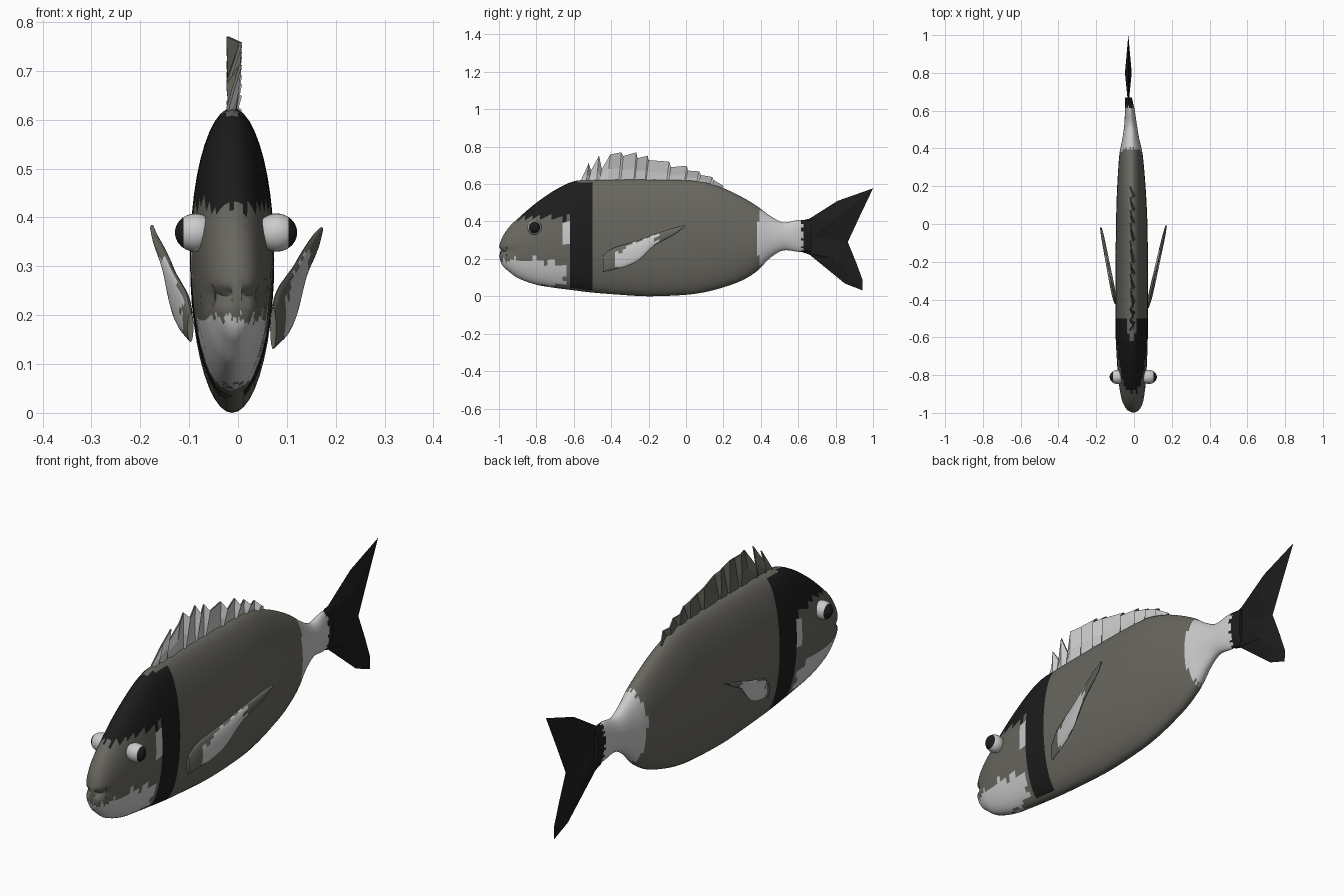
import bpy, bmesh, math, random
from mathutils import Matrix

if "Cube" in bpy.data.objects:
    bpy.data.objects.remove(bpy.data.objects["Cube"])
random.seed(4)


def mat(name, r, g, b):
    m = bpy.data.materials.new(name)
    m.diffuse_color = (r, g, b, 1)
    m.use_nodes = True
    m.node_tree.nodes["Principled BSDF"].inputs["Base Color"].default_value = m.diffuse_color
    return m


MATS = [mat("scale_grey", .14, .135, .115), mat("dark", .012, .012, .012), mat("pale", .6, .6, .6)]
GREY, DARK, PALE = 0, 1, 2


def finish(name, bm, paint, angle=40):
    bmesh.ops.recalc_face_normals(bm, faces=bm.faces)
    bm.normal_update()
    for f in bm.faces:
        f.material_index = paint(f.calc_center_median(), f.normal)
    me = bpy.data.meshes.new(name)
    bm.to_mesh(me)
    bm.free()
    for m in MATS:
        me.materials.append(m)
    ob = bpy.data.objects.new(name, me)
    bpy.context.collection.objects.link(ob)
    if angle:
        bpy.ops.object.select_all(action='DESELECT')
        ob.select_set(True)
        bpy.context.view_layer.objects.active = ob
        bpy.ops.object.shade_smooth_by_angle(angle=math.radians(angle))
    return ob


def refine(rows, n):
    """Hermite interpolation of station rows; the first column is y."""
    def slope(i, k):
        a, b = rows[max(i - 1, 0)], rows[min(i + 1, len(rows) - 1)]
        return (b[k] - a[k]) / (b[0] - a[0])
    out = []
    for i in range(len(rows) - 1):
        p, q = rows[i], rows[i + 1]
        h = q[0] - p[0]
        for s in range(n):
            t = s / n
            row = [p[0] + h * t]
            for k in range(1, len(p)):
                row.append((2*t**3 - 3*t*t + 1) * p[k] + (t**3 - 2*t*t + t) * h * slope(i, k)
                           + (3*t*t - 2*t**3) * q[k] + (t**3 - t*t) * h * slope(i + 1, k))
            out.append(row)
    return out + [list(rows[-1])]


def loft(name, rows, sides, n, paint, shape=None):
    """Elliptic rings from rows of (y, top z, bottom z, half width, centre x)."""
    bm = bmesh.new()
    rings = []
    for y, top, bot, w, cx in refine(rows, n):
        ring = []
        for i in range(sides):
            a = 2 * math.pi * i / sides
            p = (cx + w * math.cos(a), y, (top + bot) / 2 + (top - bot) / 2 * math.sin(a))
            ring.append(bm.verts.new(shape(*p) if shape else p))
        rings.append(ring)
    for a, b in zip(rings, rings[1:]):
        for i in range(sides):
            j = (i + 1) % sides
            bm.faces.new((a[i], a[j], b[j], b[i]))
    bm.faces.new(rings[0])
    bm.faces.new(rings[-1])
    return finish(name, bm, paint)


# Body: stations from the snout to the tail root
BODY = [(-1, .265, .215, .012, -.003), (-.985, .31, .17, .034, -.004), (-.95, .365, .135, .052, -.006),
        (-.9, .415, .098, .064, -.008), (-.8, .50, .062, .075, -.01), (-.7, .568, .045, .081, -.011),
        (-.6, .615, .032, .085, -.012), (-.5, .622, .02, .086, -.012), (-.35, .624, .008, .086, -.012),
        (-.2, .624, 0, .086, -.012), (0, .62, .008, .083, -.012), (.1, .61, .022, .08, -.013),
        (.2, .578, .048, .075, -.014), (.3, .53, .085, .068, -.015), (.38, .482, .135, .06, -.016),
        (.45, .43, .205, .045, -.017), (.52, .395, .245, .034, -.018), (.6, .408, .238, .026, -.022),
        (.67, .405, .235, .018, -.03)]


def body_paint(c, n):
    y, z = c.y + random.uniform(-.008, .008), c.z + random.uniform(-.012, .012)
    if y > .62:
        return DARK
    if y > .37 + .2 * abs(z - .31):
        return PALE
    if -.62 < y < -.5 and .04 < z:
        return GREY if c.z > .61 else DARK
    if y < -.56 and z > .42:
        return DARK
    if -.66 < y < -.61 and .28 < z < .41:
        return PALE
    if y < -.65 and .055 < z < .195 - .2 * max(0, y + .82):
        return PALE
    return GREY


def mouth(x, y, z):
    # shallow lip groove on the snout
    d = math.exp(-((z - .24) / .014) ** 2) * max(0, min(1, (-.87 - y) / .06))
    return (x * (1 - .16 * d), y + .018 * d * (y < -.96), z)


loft("body", BODY, 44, 5, body_paint, mouth)

# Pectoral fins: the same flat section swept outward on either side
FIN = [(-.445, .215, .13, .006), (-.4, .252, .14, .011), (-.32, .28, .16, .012), (-.25, .302, .195, .011),
       (-.17, .332, .27, .01), (-.06, .368, .33, .008), (-.008, .38, .37, .004)]


def fin_paint(c, n):
    u = c.y + random.uniform(-.015, .015)
    mid = .17 + (u + .4) * .5
    return PALE if -.38 < u < -.16 and abs(c.z - mid) < .05 and abs(n.x) > .5 else GREY


loft("right_pectoral_fin", [(y, t, b, w, .073 + (y + .44) * .225) for y, t, b, w in FIN],
     20, 4, fin_paint)
loft("left_pectoral_fin", [(y * .93 - .01, t - .01, b + .015, w, -.098 - (y + .44) * .18) for y, t, b, w in FIN],
     20, 4, fin_paint)

# Eyes: bulging spheres with a dark outer cap
for side, cx in (("right", .079), ("left", -.087)):
    bm = bmesh.new()
    bmesh.ops.create_uvsphere(bm, u_segments=28, v_segments=20, radius=1)
    bmesh.ops.rotate(bm, verts=bm.verts, cent=(0, 0, 0), matrix=Matrix.Rotation(math.pi / 2, 3, 'Y'))
    bmesh.ops.scale(bm, verts=bm.verts, vec=(.042, .037, .039))
    bmesh.ops.translate(bm, verts=bm.verts, vec=(cx, -.81, .369))
    finish(side + "_eye", bm, lambda c, n, cx=cx: DARK if abs(c.x) - abs(cx) > .022 else PALE)

# Tail fin: two faceted lobes, each a flattened double fan
X = -.03
LOBES = {"tail_upper_lobe": ([(.63, .408), (.66, .415), (.81, .51), (1, .577), (.93, .43), (.865, .29),
                              (.73, .31), (.63, .29)], (.8, .41)),
         "tail_lower_lobe": ([(.63, .36), (.73, .325), (.865, .29), (.91, .18), (.945, .085), (.943, .032),
                              (.85, .068), (.66, .223), (.62, .236)], (.8, .2))}
for name, (edge, mid) in LOBES.items():
    bm = bmesh.new()
    rim = [bm.verts.new((X, y, z)) for y, z in edge]
    for s in (-1, 1):
        c = bm.verts.new((X + s * .018, *mid))
        for a, b in zip(rim, rim[1:] + rim[:1]):
            bm.faces.new((a, b, c))
    finish(name, bm, lambda c, n: DARK, 0)

# Dorsal fin: ragged, slightly pleated membrane of spines
SPINES = [(-.56, .625), (-.52, .712), (-.508, .672), (-.465, .752), (-.45, .68), (-.405, .758), (-.345, .77),
          (-.335, .75), (-.265, .77), (-.26, .738), (-.205, .752), (-.2, .728), (-.09, .72), (-.08, .69),
          (.005, .698), (.01, .672), (.07, .668), (.08, .648), (.14, .638), (.15, .62), (.2, .59)]
bm = bmesh.new()
cols = []
for i, (y, z) in enumerate(SPINES):
    x = -.008 + (.013 if i % 2 else -.013)
    base = .6 if y < .1 else .6 - (y - .1) * .5
    cols.append([[bm.verts.new((px + s * .003, py, pz)) for px, py, pz in
                  ((-.01, y - .015, base), (x * .6 - .005, y - .008, (base + z) / 2), (x, y, z))]
                 for s in (-1, 1)])
for (l0, r0), (l1, r1) in zip(cols, cols[1:]):
    for k in (0, 1):
        bm.faces.new((l0[k], l0[k + 1], l1[k + 1], l1[k]))
        bm.faces.new((r0[k], r1[k], r1[k + 1], r0[k + 1]))
    bm.faces.new((l0[2], r0[2], r1[2], l1[2]))
    bm.faces.new((l0[0], l1[0], r1[0], r0[0]))
for l, r in (cols[0], cols[-1]):
    bm.faces.new((l[0], l[1], l[2], r[2], r[1], r[0]))
finish("dorsal_fin", bm, lambda c, n: PALE if n.x > .1 else GREY, 0)
